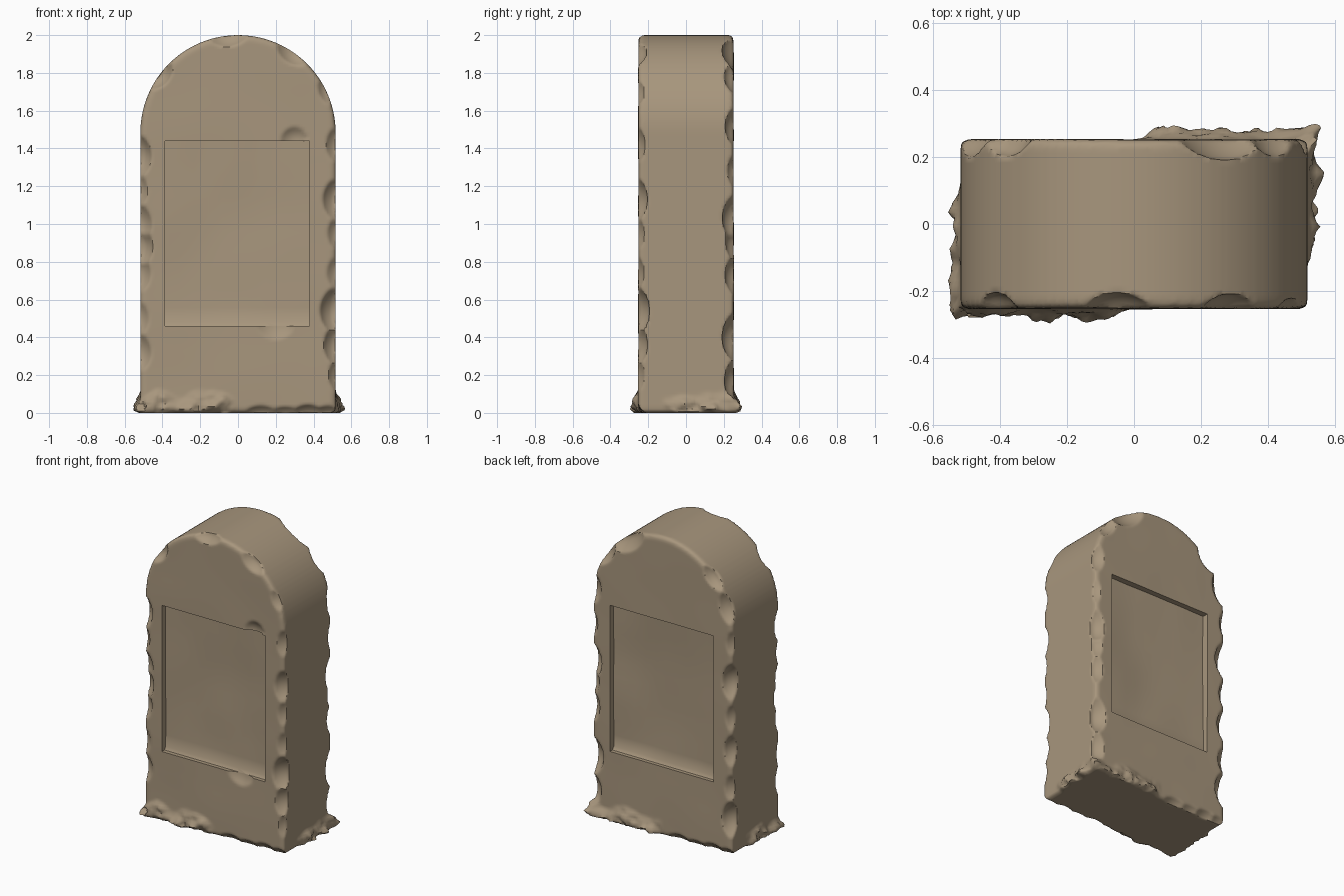
import bpy, bmesh, math, random
from mathutils import Vector, noise

if "Cube" in bpy.data.objects:
    bpy.data.objects.remove(bpy.data.objects["Cube"])

random.seed(4)
HW, HD, ZC = 0.517, 0.252, 1.483      # half width, half depth, arch centre height

stone = bpy.data.materials.new("tan stone")
stone.diffuse_color = (0.39, 0.305, 0.205, 1)
stone.use_nodes = True
stone.node_tree.nodes["Principled BSDF"].inputs["Base Color"].default_value = stone.diffuse_color


def apply_mod(ob, name):
    bpy.ops.object.select_all(action='DESELECT')
    bpy.context.view_layer.objects.active = ob
    ob.select_set(True)
    bpy.ops.object.modifier_apply(modifier=name)


# slab with an arched top, extruded from its front outline
pts = [(-HW, 0), (HW, 0)]
pts += [(HW * math.cos(math.pi * i / 48), ZC + HW * math.sin(math.pi * i / 48)) for i in range(49)]
bm = bmesh.new()
face = bm.faces.new([bm.verts.new((x, -HD, z)) for x, z in pts])
ext = bmesh.ops.extrude_face_region(bm, geom=[face])
bmesh.ops.translate(bm, vec=(0, 2 * HD, 0), verts=[g for g in ext["geom"] if isinstance(g, bmesh.types.BMVert)])
bmesh.ops.recalc_face_normals(bm, faces=bm.faces)
me = bpy.data.meshes.new("gravestone")
bm.to_mesh(me)
bm.free()
slab = bpy.data.objects.new("gravestone", me)
bpy.context.collection.objects.link(slab)
me.materials.append(stone)
bev = slab.modifiers.new("bevel", 'BEVEL')
bev.width, bev.segments, bev.limit_method, bev.angle_limit = 0.02, 2, 'ANGLE', math.radians(40)
apply_mod(slab, "bevel")
rem = slab.modifiers.new("remesh", 'REMESH')
rem.mode, rem.voxel_size = 'VOXEL', 0.0135
apply_mod(slab, "remesh")

# worn chips: (centre, outward direction, depth, radius)
chips = []


def chip(p, n, d, r):
    chips.append((Vector(p), Vector(n).normalized(), d, r))


def edge_chip(x, z, side, d, r):
    """Chip on the front (-1) or back (1) rim at height z, or on the arch."""
    out = Vector((math.copysign(1, x), 0, 0))
    p = Vector((math.copysign(HW, x), side * HD, z))
    if z > ZC:
        out = Vector((x, 0, z - ZC)).normalized()
        p = Vector((0, side * HD, ZC)) + out * HW
    chip(p, out * random.uniform(0.5, 0.9) + Vector((0, side, 0)), d, r)


rims = {
    (1, -1): [(1.42, .035), (1.13, .05), (.95, .03), (.74, .03), (.54, .065), (.36, .05), (.2, .03)],
    (-1, -1): [(1.36, .05), (1.18, .03), (1.0, .045), (.88, .055), (.74, .04), (.5, .03), (.32, .04)],
    (1, 1): [(1.55, .045), (1.28, .03), (1.03, .06), (.9, .04), (.73, .045), (.4, .065), (.17, .05)],
    (-1, 1): [(1.42, .03), (1.16, .065), (.92, .035), (.7, .05), (.45, .035), (.24, .065)],
}
for (sx, sy), row in rims.items():
    for z, d in row:
        edge_chip(sx, z, sy, d, 0.07 + d)
for x, z, sy, d, r in [(-.4, 1.78, -1, .05, .1), (-.05, 1.99, -1, .045, .12), (.29, 1.91, -1, .045, .11),
                       (.47, 1.7, -1, .03, .09), (.27, 1.92, 1, .06, .17), (.42, 1.78, 1, .045, .12),
                       (-.38, 1.83, 1, .05, .11), (-.49, 1.65, 1, .05, .13)]:
    edge_chip(x, z, sy, d, r)
# broken frame lip, undercut foot
chip((.29, -HD, 1.46), (.1, -1, -.2), .025, .07)
chip((.2, -HD, .44), (0, -1, .3), .022, .09)
for s in (-1, 1):
    for x, d in [(.12, .03), (.25, .025), (.37, .035), (.48, .03)]:
        chip((-s * x, s * HD, 0), (0, s, -.8), d, .1)

for v in slab.data.vertices:
    co = v.co.copy()
    for p, n, d, r in chips:
        off = co - p
        q = off.length_squared / (r * r)
        if q < 1:
            over = off.dot(n) + d * (1 - q)
            if over > 0:
                co -= n * over
    # crumbled skirt: front-left and back-right feet, opposite each other
    s = -1 if co.y < 0 else 1
    top = 0.07 + 0.06 * noise.noise(co * 7)
    if co.z < 0.16:
        k = max(0.0, min(1.0, (top + 0.03 - co.z) / 0.06))
        lump = 0.026 + 0.035 * noise.noise(Vector((co.x * 14, co.y * 14, co.z * 22)))
        lump += 0.014 * noise.noise(co * 45)
        wx = max(0.0, min(1.0, s * co.x / 0.08))
        if abs(co.y) > HD - 0.06:
            co.y += s * k * wx * max(lump, 0.0)
        sx = -1 if co.x < 0 else 1
        wy = max(0.0, min(1.0, (sx * co.y + 0.12) / 0.08))
        if abs(co.x) > HW - 0.06:
            co.x += sx * k * wy * max(lump, 0.0)
    # faint surface waviness
    if co.z > 0.02:
        co.y += 0.003 * noise.noise(co * 3)
    co.z = max(co.z, 0.0)
    if v.co.z < 0.003:
        co.z = max(0.0, co.z)
    v.co = co

# recessed panels, front and back, with a gently hollowed floor
for s in (-1, 1):
    bm = bmesh.new()
    bmesh.ops.create_cube(bm, size=1)
    bmesh.ops.subdivide_edges(bm, edges=bm.edges[:], cuts=9, use_grid_fill=True)
    for v in bm.verts:
        floor = v.co.y * s < -0.49
        ux, uz = 2 * v.co.x, 2 * v.co.z
        y = HD + 0.1 if v.co.y * s > 0.49 else HD - 0.04 + (v.co.y * s + 0.5) * 0.14
        if floor:
            y -= 0.012 * (1 - ux * ux) * (1 - uz * uz) + 0.008 * noise.noise(Vector((ux * 1.5, s * 3, uz * 1.5)))
        x, z = v.co.x * 0.765 + s * 0.005, 0.95 + v.co.z * 0.98
        if floor and uz < -0.99:
            z += 0.02
        v.co = (x, s * y, z)
    bmesh.ops.recalc_face_normals(bm, faces=bm.faces)
    cm = bpy.data.meshes.new("panel_cutter")
    bm.to_mesh(cm)
    bm.free()
    cm.materials.append(stone)
    cutter = bpy.data.objects.new("panel_cutter", cm)
    cutter.hide_render = True
    bpy.context.collection.objects.link(cutter)
    cut = slab.modifiers.new("panel", 'BOOLEAN')
    cut.operation, cut.object, cut.solver = 'DIFFERENCE', cutter, 'EXACT'
    apply_mod(slab, "panel")
    bpy.data.objects.remove(cutter, do_unlink=True)

bpy.ops.object.select_all(action='DESELECT')
slab.select_set(True)
bpy.context.view_layer.objects.active = slab
bpy.ops.object.shade_smooth_by_angle(angle=math.radians(45))
